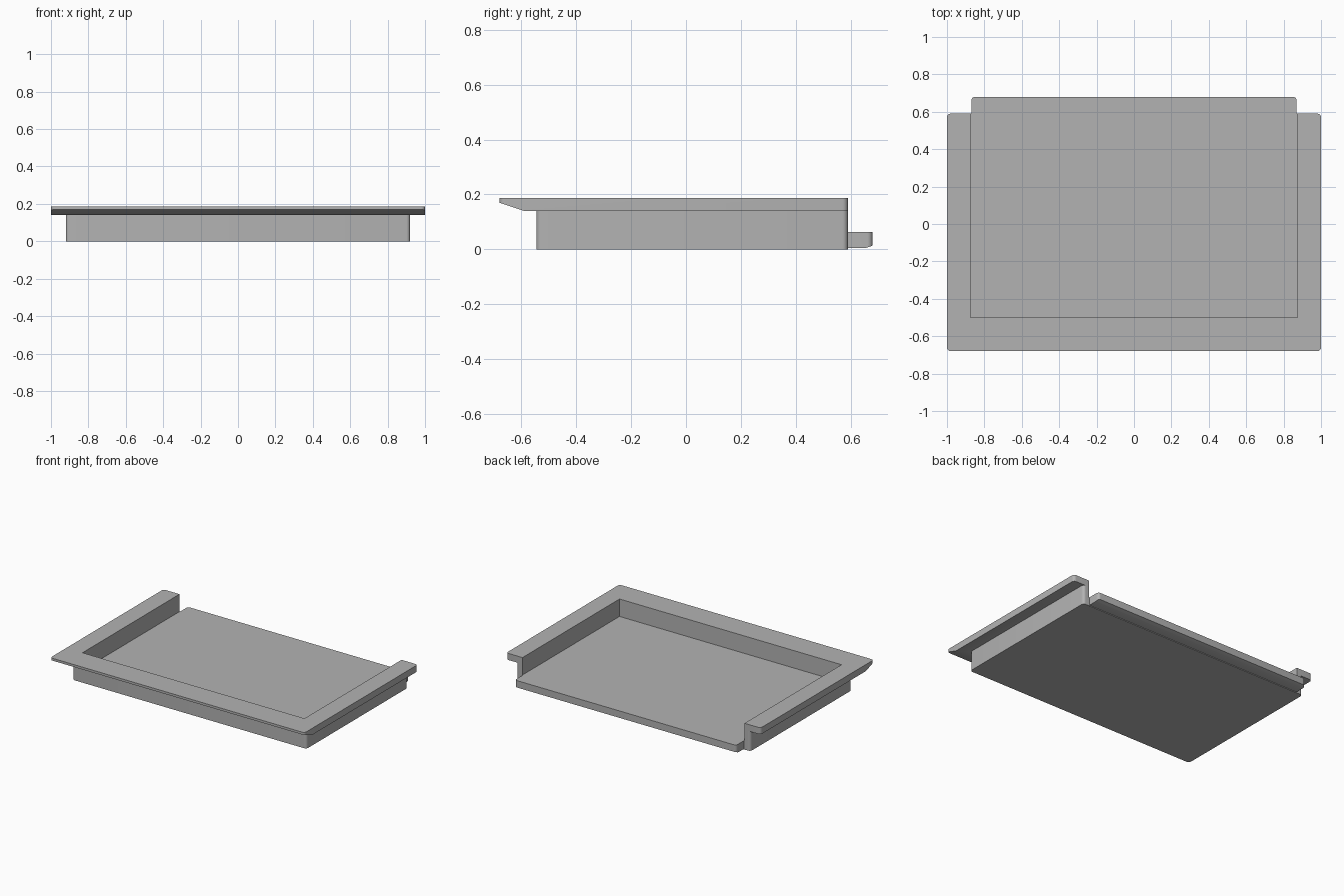
import bpy
import bmesh
from math import sin, cos, pi
from mathutils import Vector

cube = bpy.data.objects.get("Cube")
if cube:
    bpy.data.objects.remove(cube, do_unlink=True)

grey = bpy.data.materials.new("plain grey")
grey.use_nodes = True
colour = (0.45, 0.45, 0.45, 1)
grey.diffuse_color = colour
grey.node_tree.nodes["Principled BSDF"].inputs["Base Color"].default_value = colour


def slab(name, half_x, y0, y1, z0, z1, radius=0.0, cut=None):
    """Upright slab with rounded corners; cut = (point, outward normal) trims it."""
    bm = bmesh.new()
    corners = [(half_x, y1), (-half_x, y1), (-half_x, y0), (half_x, y0)]
    steps = 6 if radius else 0
    verts = []
    for i, (x, y) in enumerate(corners):
        cx = x - radius * (1 if x > 0 else -1)
        cy = y - radius * (1 if i < 2 else -1)
        for s in range(steps + 1):
            a = (i + s / max(steps, 1)) * pi / 2
            verts.append(bm.verts.new((cx + radius * cos(a), cy + radius * sin(a), z0)))
    base = bm.faces.new(verts)
    top = bmesh.ops.extrude_face_region(bm, geom=[base])["geom"]
    bmesh.ops.translate(bm, vec=(0, 0, z1 - z0),
                        verts=[g for g in top if isinstance(g, bmesh.types.BMVert)])
    if cut:
        geom = bm.verts[:] + bm.edges[:] + bm.faces[:]
        bmesh.ops.bisect_plane(bm, geom=geom, plane_co=cut[0], plane_no=cut[1],
                               clear_outer=True)
        bmesh.ops.holes_fill(bm, edges=[e for e in bm.edges if e.is_boundary])
    bmesh.ops.recalc_face_normals(bm, faces=bm.faces[:])
    mesh = bpy.data.meshes.new(name)
    bm.to_mesh(mesh)
    bm.free()
    mesh.materials.append(grey)
    obj = bpy.data.objects.new(name, mesh)
    bpy.context.collection.objects.link(obj)
    return obj


def combine(target, other, operation):
    """Apply a boolean to target and discard the other solid."""
    mod = target.modifiers.new(operation.lower(), 'BOOLEAN')
    mod.operation = operation
    mod.solver = 'EXACT'
    mod.object = other
    bpy.context.view_layer.objects.active = target
    bpy.ops.object.modifier_apply(modifier=mod.name)
    bpy.data.objects.remove(other, do_unlink=True)


# Tray body, rim with a sloping front underside, and low rear lip
tray = slab("tray", 0.92, -0.545, 0.59, 0, 0.16, 0.02)
rim = slab("rim", 1.0, -0.68, 0.59, 0.14, 0.187, 0.02,
           (Vector((0, -0.59, 0.14)), Vector((0, -0.03, -0.09))))
lip = slab("rear_lip", 0.87, 0.4, 0.68, 0.005, 0.1, 0.02,
           (Vector((0, 0.655, 0.005)), Vector((0, 0.007, -0.02))))
combine(tray, rim, 'UNION')
combine(tray, lip, 'UNION')

# Hollow, open at the back
pocket = slab("pocket", 0.873, -0.5, 0.9, 0.063, 0.4)
combine(tray, pocket, 'DIFFERENCE')

bpy.ops.object.select_all(action='DESELECT')
tray.select_set(True)
bpy.context.view_layer.objects.active = tray
bpy.ops.object.shade_smooth_by_angle(angle=pi / 9)
